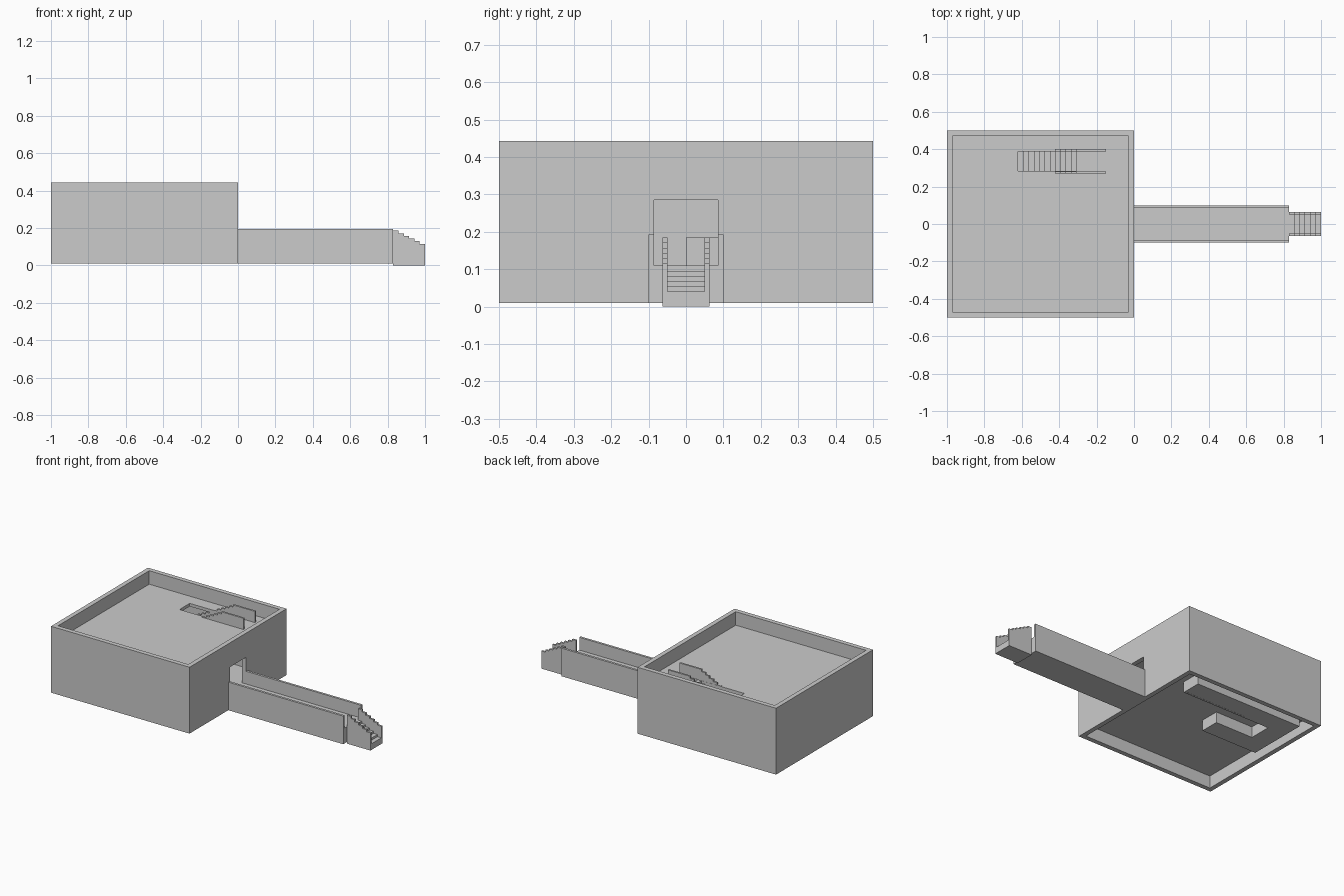
import bpy, bmesh

if "Cube" in bpy.data.objects:
    bpy.data.objects.remove(bpy.data.objects["Cube"])


def prism(name, outline, y0, y1):
    """Extrude an x-z outline from y0 to y1."""
    bm = bmesh.new()
    face = bm.faces.new([bm.verts.new((x, y0, z)) for x, z in outline])
    moved = bmesh.ops.extrude_face_region(bm, geom=[face])["geom"]
    verts = [v for v in moved if isinstance(v, bmesh.types.BMVert)]
    bmesh.ops.translate(bm, verts=verts, vec=(0, y1 - y0, 0))
    bmesh.ops.recalc_face_normals(bm, faces=bm.faces)
    mesh = bpy.data.meshes.new(name)
    bm.to_mesh(mesh)
    bm.free()
    obj = bpy.data.objects.new(name, mesh)
    bpy.context.collection.objects.link(obj)
    return obj


def box(name, x0, x1, y0, y1, z0, z1):
    return prism(name, [(x0, z0), (x1, z0), (x1, z1), (x0, z1)], y0, y1)


def cut(target, *bounds):
    cutter = box("cutter", *bounds)
    cutter.hide_render = True
    mod = target.modifiers.new("cut", "BOOLEAN")
    mod.operation, mod.solver, mod.object = "DIFFERENCE", "EXACT", cutter
    bpy.context.view_layer.objects.active = target
    bpy.ops.object.modifier_apply(modifier=mod.name)
    bpy.data.objects.remove(cutter)


def stepped(x_low, x_high, z_low, z_high, n, base, lift=0):
    """Outline of n stair treads running from the low end to the high end."""
    pts = [(x_low, base)]
    for i in range(n):
        z = z_low + (z_high - z_low) * i / (n - 1) + lift
        for k in (i, i + 1):
            pts.append((x_low + (x_high - x_low) * k / n, z))
    return pts + [(x_high, base)]


# Building shell: parapet, room, open base, doorway and stair opening
house = box("building", -1, 0, -0.5, 0.5, 0.01, 0.443)
for z0, z1 in ((0.355, 0.6), (0.11, 0.335), (-0.1, 0.09)):
    cut(house, -0.97, -0.03, -0.47, 0.47, z0, z1)
cut(house, -0.1, 0.1, -0.085, 0.085, 0.11, 0.285)
cut(house, -0.62, -0.28, 0.283, 0.388, 0.3, 0.4)

# Raised walkway with side walls
box("walkway_deck", 0, 0.83, -0.085, 0.085, 0.01, 0.11)
for side, y in (("front", -0.1), ("back", 0.085)):
    box(f"walkway_wall_{side}", 0, 0.83, y, y + 0.015, 0.01, 0.193)

# Entrance stair with stepped sides
prism("entrance_steps", stepped(1, 0.83, 0.04, 0.11, 6, 0), -0.05, 0.05)
for side, y in (("front", -0.063), ("back", 0.05)):
    prism(f"entrance_rail_{side}", stepped(1, 0.83, 0.04, 0.11, 6, 0, 0.075), y, y + 0.013)

# Indoor U-shaped landing
box("landing_arm", -0.79, -0.52, 0, 0.125, 0.02, 0.185)
box("landing_back", -0.92, -0.79, 0, 0.4, 0.02, 0.185)
box("landing_return", -0.79, -0.62, 0.27, 0.4, 0.02, 0.185)

# Roof stair rising through the opening
prism("roof_steps", stepped(-0.62, -0.28, 0.197, 0.353, 12, 0.02), 0.283, 0.388)
box("roof_stair_top", -0.28, -0.15, 0.283, 0.388, 0.02, 0.353)
for side, y in (("front", 0.27), ("back", 0.388)):
    outline = stepped(-0.62, -0.28, 0.197, 0.353, 12, 0.02, 0.075)
    outline[-2:] = [(-0.15, outline[-2][1]), (-0.15, 0.02)]
    prism(f"roof_rail_{side}", outline, y, y + 0.012)
